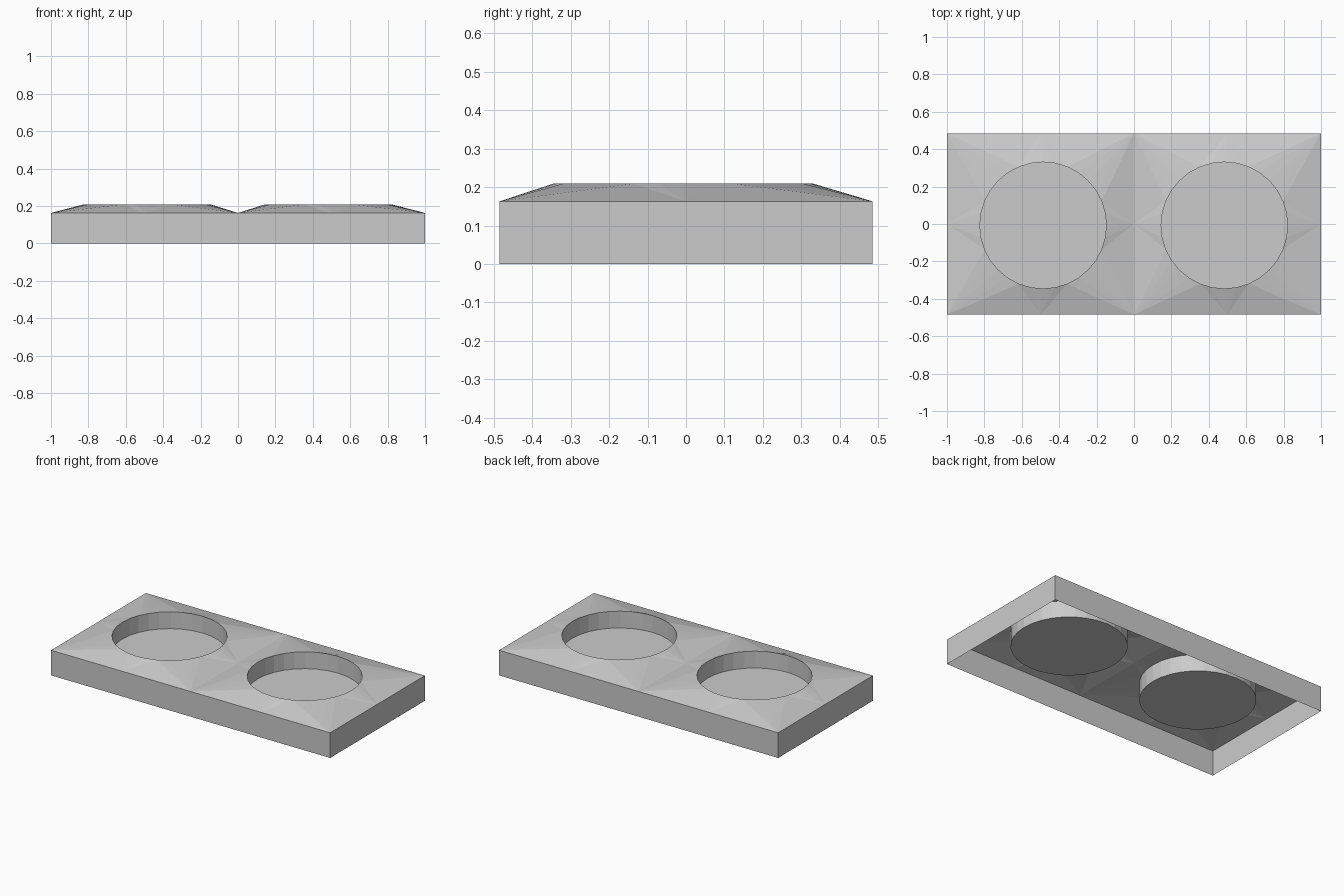
import bpy, bmesh
from math import sin, cos, pi

if "Cube" in bpy.data.objects:
    bpy.data.objects.remove(bpy.data.objects["Cube"])

HALF_Y, EDGE_Z, RIM_Z, FLOOR_Z = 0.485, 0.163, 0.209, 0.10
RADIUS, SEG, WELL_Y = 0.338, 32, -0.007

bm = bmesh.new()


def add_cell(mid_x, well_x):
    """One square half: sloped top, sunken round well and outer skirt."""
    # Eight outline points, counter-clockwise from +x
    steps = [(1, 0), (1, 1), (0, 1), (-1, 1), (-1, 0), (-1, -1), (0, -1), (1, -1)]
    outline = [bm.verts.new((mid_x + 0.5 * i, HALF_Y * j, EDGE_Z)) for i, j in steps]

    def ring(z):
        return [bm.verts.new((well_x + RADIUS * cos(2 * pi * k / SEG),
                              WELL_Y + RADIUS * sin(2 * pi * k / SEG), z))
                for k in range(SEG)]

    rim, base = ring(RIM_Z), ring(FLOOR_Z)
    per = SEG // 8

    # Sloped top: each outline point fans to its share of the rim
    for i in range(8):
        for k in range(i * per - per // 2, i * per + per // 2):
            bm.faces.new((outline[i], rim[(k + 1) % SEG], rim[k % SEG]))
        shared = rim[(i * per + per // 2) % SEG]
        bm.faces.new((outline[i], outline[(i + 1) % 8], shared))

    # Well wall and floor
    for k in range(SEG):
        n = (k + 1) % SEG
        bm.faces.new((rim[k], rim[n], base[n], base[k]))
    bm.faces.new(base)

    # Outer skirt, skipping the seam between the halves; underside stays open
    for i in range(8):
        a, b = outline[i], outline[(i + 1) % 8]
        if abs(a.co.x) < 1e-4 and abs(b.co.x) < 1e-4:
            continue
        low = [bm.verts.new((v.co.x, v.co.y, 0)) for v in (a, b)]
        bm.faces.new((a, low[0], low[1], b))


add_cell(-0.5, -0.486)
add_cell(0.5, 0.483)
bmesh.ops.remove_doubles(bm, verts=bm.verts, dist=1e-4)

mesh = bpy.data.meshes.new("double_well_block")
bm.to_mesh(mesh)
bm.free()
block = bpy.data.objects.new("double_well_block", mesh)
bpy.context.collection.objects.link(block)
